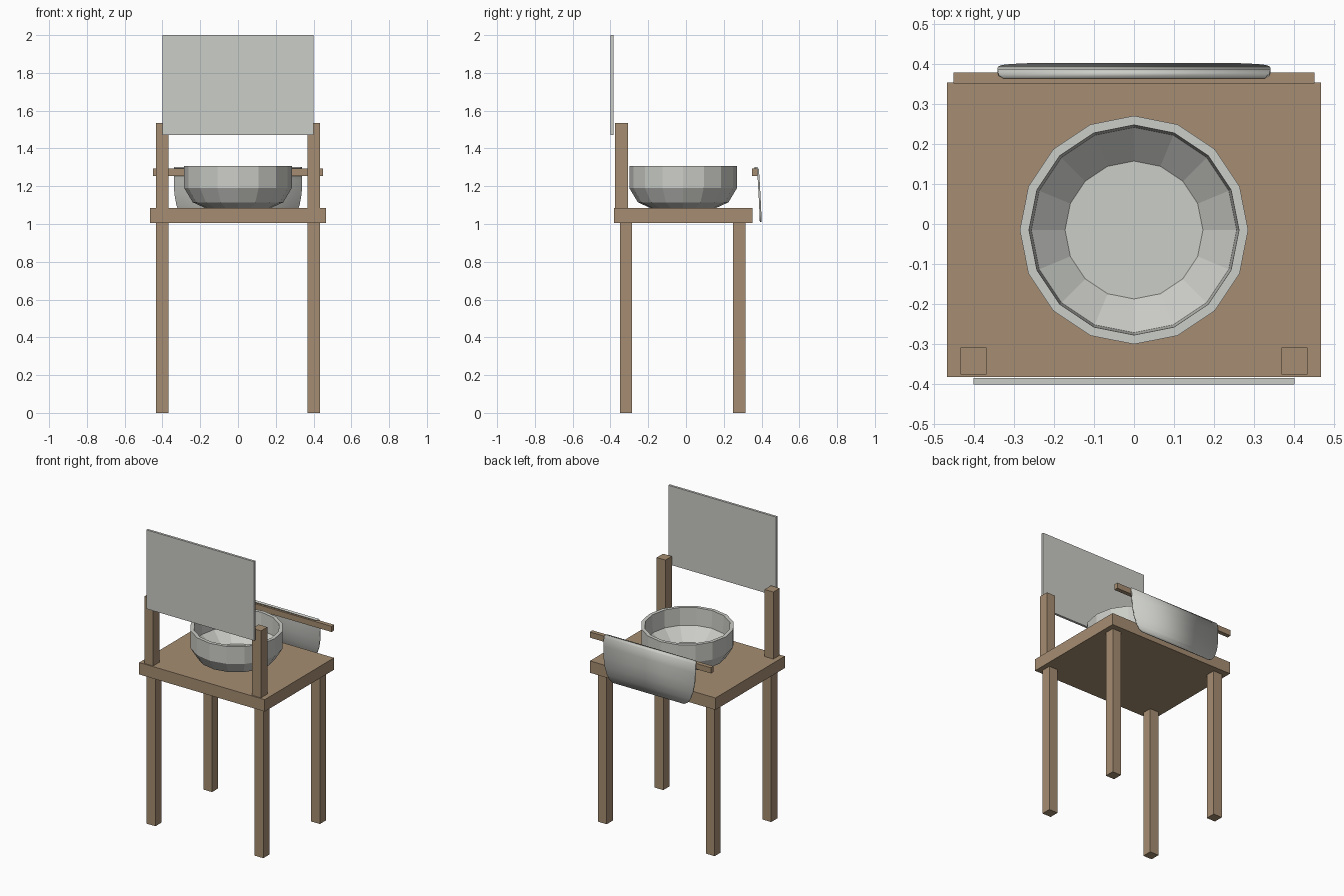
import bpy, bmesh, math

if "Cube" in bpy.data.objects:
    bpy.data.objects.remove(bpy.data.objects["Cube"])


def material(name, rgb):
    m = bpy.data.materials.new(name)
    m.diffuse_color = (*rgb, 1)
    m.use_nodes = True
    m.node_tree.nodes["Principled BSDF"].inputs["Base Color"].default_value = m.diffuse_color
    return m


WOOD = material("light brown wood", (0.38, 0.27, 0.168))
GREY = material("pale grey", (0.60, 0.61, 0.57))


def finish(name, bm, mat):
    bmesh.ops.recalc_face_normals(bm, faces=bm.faces)
    mesh = bpy.data.meshes.new(name)
    bm.to_mesh(mesh)
    bm.free()
    mesh.materials.append(mat)
    obj = bpy.data.objects.new(name, mesh)
    bpy.context.collection.objects.link(obj)
    return obj


def box(name, x, y, z, mat):
    """Box from (min, max) pairs."""
    bm = bmesh.new()
    bmesh.ops.create_cube(bm, size=1)
    for v in bm.verts:
        v.co = [(a + b) / 2 + c * (b - a) for c, (a, b) in zip(v.co, (x, y, z))]
    return finish(name, bm, mat)


# Seat, legs and front posts
box("seat", (-0.466, 0.466), (-0.382, 0.353), (1.005, 1.085), WOOD)
for side, x in (("left", (-0.433, -0.368)), ("right", (0.368, 0.433))):
    box("front_leg_" + side, x, (-0.35, -0.285), (0, 1.005), WOOD)
    box("back_leg_" + side, x, (0.25, 0.315), (0, 1.005), WOOD)
    box("post_" + side, x, (-0.375, -0.308), (1.085, 1.535), WOOD)

# Upright panel and towel rail
box("panel", (-0.40, 0.40), (-0.40, -0.384), (1.47, 2.0), GREY)
box("rail", (-0.45, 0.45), (0.35, 0.378), (1.255, 1.293), WOOD)

# Faceted basin: closed profile of (radius, height) swept over 16 sides
SIDES = 16
profile = [(0.175, 1.085), (0.24, 1.115), (0.285, 1.19), (0.285, 1.307),
           (0.262, 1.307), (0.256, 1.19), (0.172, 1.115)]
bm = bmesh.new()
rings = [[bm.verts.new((r * math.cos(math.tau * i / SIDES),
                        r * math.sin(math.tau * i / SIDES) - 0.015, z))
          for i in range(SIDES)] for r, z in profile]
for a, b in zip(rings, rings[1:]):
    for i in range(SIDES):
        j = (i + 1) % SIDES
        bm.faces.new((a[i], a[j], b[j], b[i]))
bm.faces.new(rings[0])
bm.faces.new(rings[-1])
finish("basin", bm, GREY)

# Towel hanging over the rail: rows of (y, z, half width), lower corners rounded
rows = [(0.363, 1.303, 0.326), (0.376, 1.303, 0.338), (0.386, 1.29, 0.34),
        (0.390, 1.23, 0.34), (0.394, 1.16, 0.337), (0.397, 1.10, 0.326),
        (0.399, 1.05, 0.308), (0.400, 1.022, 0.288), (0.401, 1.01, 0.265)]
bm = bmesh.new()
pairs = [(bm.verts.new((-w, y, z)), bm.verts.new((w, y, z))) for y, z, w in rows]
for (a, b), (c, d) in zip(pairs, pairs[1:]):
    bm.faces.new((a, c, d, b))
towel = finish("towel", bm, GREY)
# Make the sheet face outwards so that its thickness grows inwards
if towel.data.polygons[4].normal.y < 0:
    towel.data.flip_normals()
solid = towel.modifiers.new("thickness", "SOLIDIFY")
solid.thickness = 0.01
solid.offset = -1
bpy.context.view_layer.objects.active = towel
towel.select_set(True)
bpy.ops.object.shade_smooth_by_angle(angle=math.radians(30))
